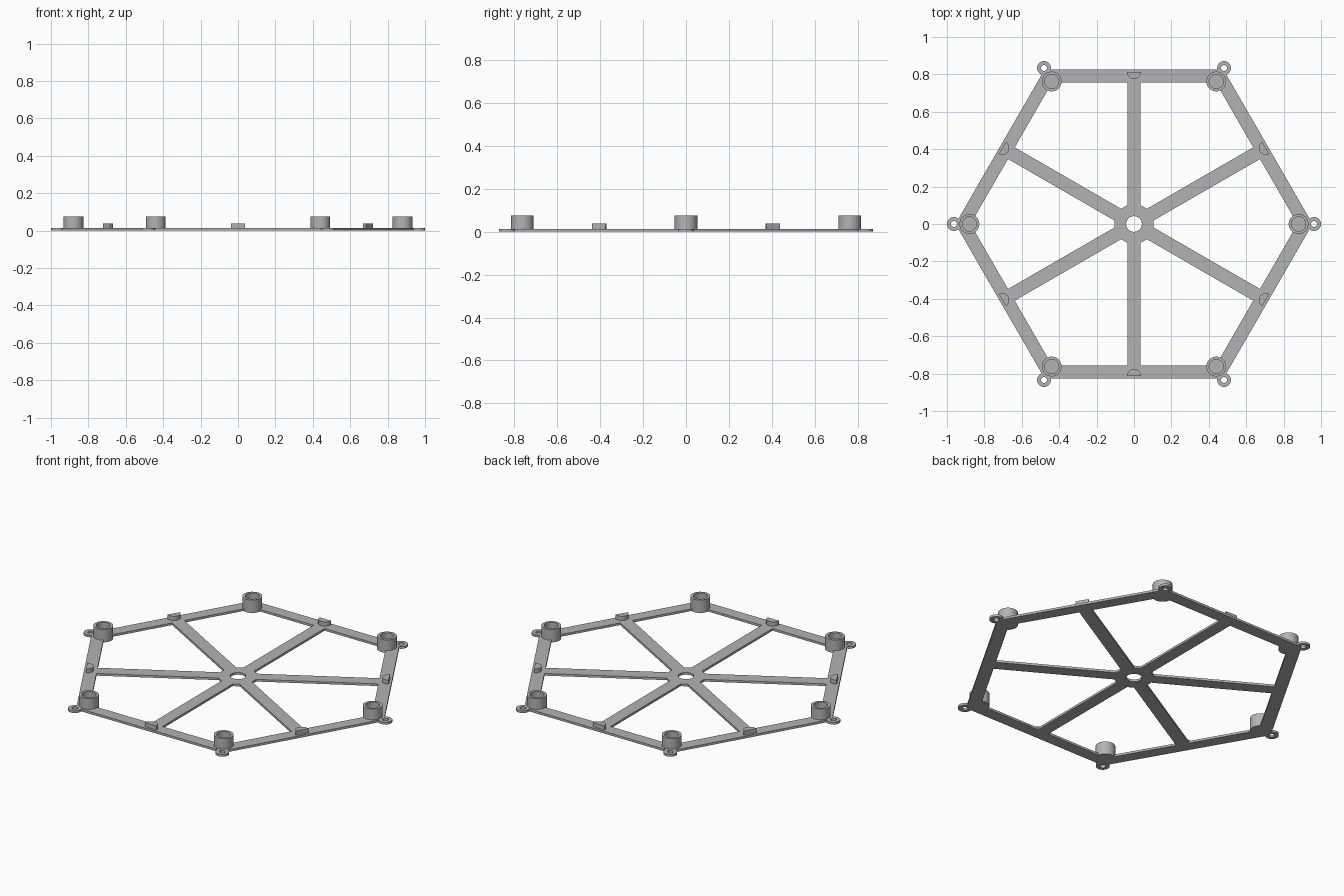
import bpy, bmesh
from math import pi, sin, cos, tan, acos, radians
from mathutils import Matrix

if "Cube" in bpy.data.objects:
    bpy.data.objects.remove(bpy.data.objects["Cube"])

PLATE_T = 0.013               # plate thickness
OUTER, INNER = 0.827, 0.757   # rim apothems
SPOKE = 0.036                 # spoke half width
HUB, HUB_HOLE = 0.105, 0.042
TAB_AT, TAB_R, TAB_HOLE = 0.963, 0.037, 0.016
BOSS_AT, BOSS_R, BOSS_HOLE, BOSS_H = 0.88, 0.053, 0.038, 0.076
CLIP_AT, CLIP_R, CLIP_H = 0.813, 0.037, 0.038

grey = bpy.data.materials.new("light grey plastic")
grey.use_nodes = True
colour = (0.45, 0.45, 0.45, 1)
grey.diffuse_color = colour
grey.node_tree.nodes["Principled BSDF"].inputs["Base Color"].default_value = colour


def arc(cx, radius, start, end, n):
    return [(cx + radius * cos(start + (end - start) * i / n),
             radius * sin(start + (end - start) * i / n)) for i in range(n + 1)]


def circle(cx, radius, n=32):
    return arc(cx, radius, 0, 2 * pi, n)[:-1]


def turn(points, angle):
    return [(x * cos(angle) - y * sin(angle), x * sin(angle) + y * cos(angle))
            for x, y in points]


def finish(name, mesh):
    obj = bpy.data.objects.new(name, mesh)
    bpy.context.collection.objects.link(obj)
    mesh.materials.clear()
    mesh.materials.append(grey)
    bpy.ops.object.select_all(action='DESELECT')
    obj.select_set(True)
    bpy.context.view_layer.objects.active = obj
    bpy.ops.object.shade_smooth_by_angle(angle=radians(30))
    return obj


def extruded(name, outlines, z0, z1):
    """Flat outlines, with inner ones as holes, extruded from z0 to z1."""
    curve = bpy.data.curves.new(name + " outline", 'CURVE')
    curve.dimensions, curve.fill_mode = '2D', 'BOTH'
    curve.extrude = (z1 - z0) / 2
    for points in outlines:
        spline = curve.splines.new('POLY')
        spline.points.add(len(points) - 1)
        for p, (x, y) in zip(spline.points, points):
            p.co = (x, y, 0, 1)
        spline.use_cyclic_u = True
    helper = bpy.data.objects.new(name + " helper", curve)
    bpy.context.collection.objects.link(helper)
    bpy.context.view_layer.update()
    graph = bpy.context.evaluated_depsgraph_get()
    mesh = bpy.data.meshes.new_from_object(helper.evaluated_get(graph))
    bpy.data.objects.remove(helper)
    mesh.transform(Matrix.Translation((0, 0, (z0 + z1) / 2)))
    bm = bmesh.new()
    bm.from_mesh(mesh)
    bmesh.ops.remove_doubles(bm, verts=bm.verts, dist=1e-5)
    bmesh.ops.recalc_face_normals(bm, faces=bm.faces)
    bm.to_mesh(mesh)
    bm.free()
    return finish(name, mesh)


def lathed(name, profile, steps=40):
    """Profile of (radius, z) points spun about z."""
    bm = bmesh.new()
    verts = [bm.verts.new((r, 0, z)) for r, z in profile]
    edges = [bm.edges.new(pair) for pair in zip(verts, verts[1:])]
    bmesh.ops.spin(bm, geom=verts + edges, cent=(0, 0, 0), axis=(0, 0, 1),
                   angle=2 * pi, steps=steps)
    bmesh.ops.remove_doubles(bm, verts=bm.verts, dist=1e-5)
    bmesh.ops.recalc_face_normals(bm, faces=bm.faces)
    mesh = bpy.data.meshes.new(name)
    bm.to_mesh(mesh)
    bm.free()
    return finish(name, mesh)


# Frame plate: hexagon rim with corner tabs, six windows and the hub hole
c30, t30 = cos(pi / 6), tan(pi / 6)
sweep = pi / 6 + acos((OUTER - TAB_AT * c30) / TAB_R)
tab_edge = arc(TAB_AT, TAB_R, -sweep, sweep, 24)
hub_y = HUB * t30 - SPOKE / c30
# Where a spoke side meets the rim: (INNER, -SPOKE) in the spoke's own frame
rim_x, rim_y = turn([(INNER, -SPOKE)], pi / 6)[0]
window = [(HUB, -hub_y), (rim_x, -rim_y), (INNER / c30, 0),
          (rim_x, rim_y), (HUB, hub_y)]

outline, holes = [], [circle(0, HUB_HOLE)]
for k in range(6):
    a = k * pi / 3
    outline += turn(tab_edge, a)
    holes += [turn(window, a), turn(circle(TAB_AT, TAB_HOLE, 24), a)]
extruded("frame_plate", [outline] + holes, 0, PLATE_T)

# Corner cups and the half-round clips at the middle of each rim side
for k in range(6):
    a = k * pi / 3
    cup = lathed(f"corner_cup_{k + 1}",
                 [(0, 0), (BOSS_R, 0), (BOSS_R, BOSS_H), (BOSS_HOLE, BOSS_H),
                  (BOSS_HOLE, PLATE_T), (0, PLATE_T)])
    cup.location = (BOSS_AT * cos(a), BOSS_AT * sin(a), 0)
    half_disc = arc(CLIP_AT, CLIP_R, pi / 2, 3 * pi / 2, 16)
    extruded(f"rim_clip_{k + 1}", [turn(half_disc, a + pi / 6)], PLATE_T, CLIP_H)
